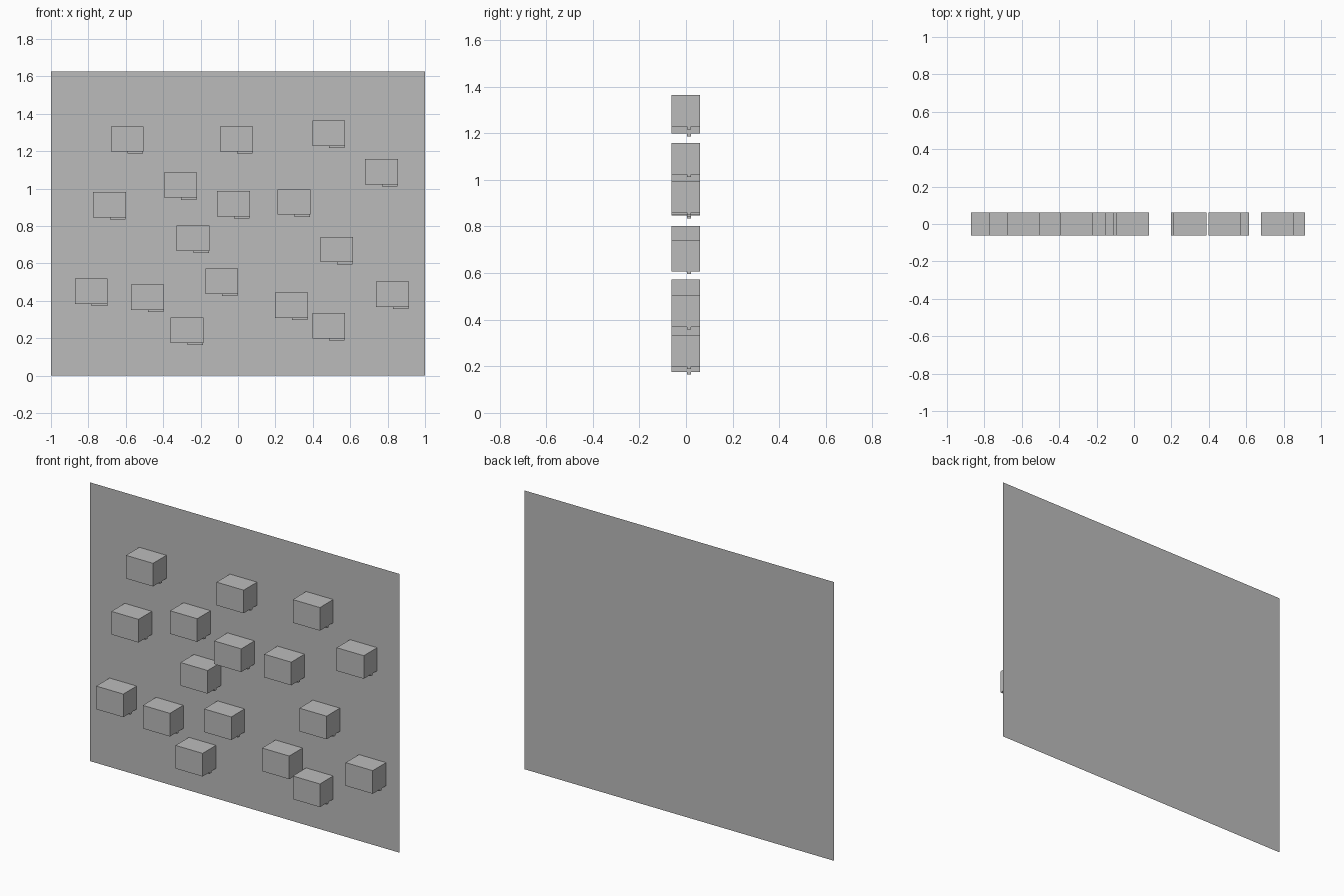
import bpy, bmesh
from mathutils import Matrix, Vector

if "Cube" in bpy.data.objects:
    bpy.data.objects.remove(bpy.data.objects["Cube"])

grey = bpy.data.materials.new("plain grey")
grey.diffuse_color = (0.5, 0.5, 0.5, 1)
grey.use_nodes = True
grey.node_tree.nodes["Principled BSDF"].inputs["Base Color"].default_value = grey.diffuse_color


def add_box(bm, lo, hi):
    lo, hi = Vector(lo), Vector(hi)
    m = Matrix.Translation((lo + hi) / 2) @ Matrix.Diagonal((*(hi - lo), 1))
    bmesh.ops.create_cube(bm, size=1, matrix=m)


def finish(bm, name):
    mesh = bpy.data.meshes.new(name)
    bm.to_mesh(mesh)
    bm.free()
    mesh.materials.append(grey)
    obj = bpy.data.objects.new(name, mesh)
    bpy.context.collection.objects.link(obj)
    return obj


# Thin back panel: one upright sheet
WIDTH, HEIGHT, BACK = 2.0, 1.626, 0.062
bm = bmesh.new()
corners = [(-1, 0), (1, 0), (1, HEIGHT), (-1, HEIGHT)]
bm.faces.new([bm.verts.new((x * WIDTH / 2, BACK, z)) for x, z in corners])
finish(bm, "back_panel")

# Block with a small tab under its right half, origin at top left
W, H = 0.175, 0.135
bm = bmesh.new()
add_box(bm, (0, -BACK, -H), (W, BACK - 0.001, 0))
add_box(bm, (0.09, 0.004, -H - 0.011), (W - 0.002, 0.022, -H))
block = finish(bm, "block")

# Scattered blocks: left edge, top edge
spots = [
    (-0.68, 1.333), (-0.095, 1.333), (0.397, 1.363), (0.68, 1.158),
    (-0.774, 0.981), (-0.395, 1.086), (-0.111, 0.986), (0.212, 0.995),
    (-0.328, 0.802), (0.44, 0.741), (-0.872, 0.519), (-0.571, 0.487),
    (-0.175, 0.572), (0.199, 0.444), (0.738, 0.503), (-0.36, 0.31),
    (0.397, 0.334),
]
for i, (x, z) in enumerate(spots):
    obj = block if i == 0 else block.copy()
    if i:
        bpy.context.collection.objects.link(obj)
    obj.name = f"block_{i + 1}"
    obj.location = (x, 0, z)
